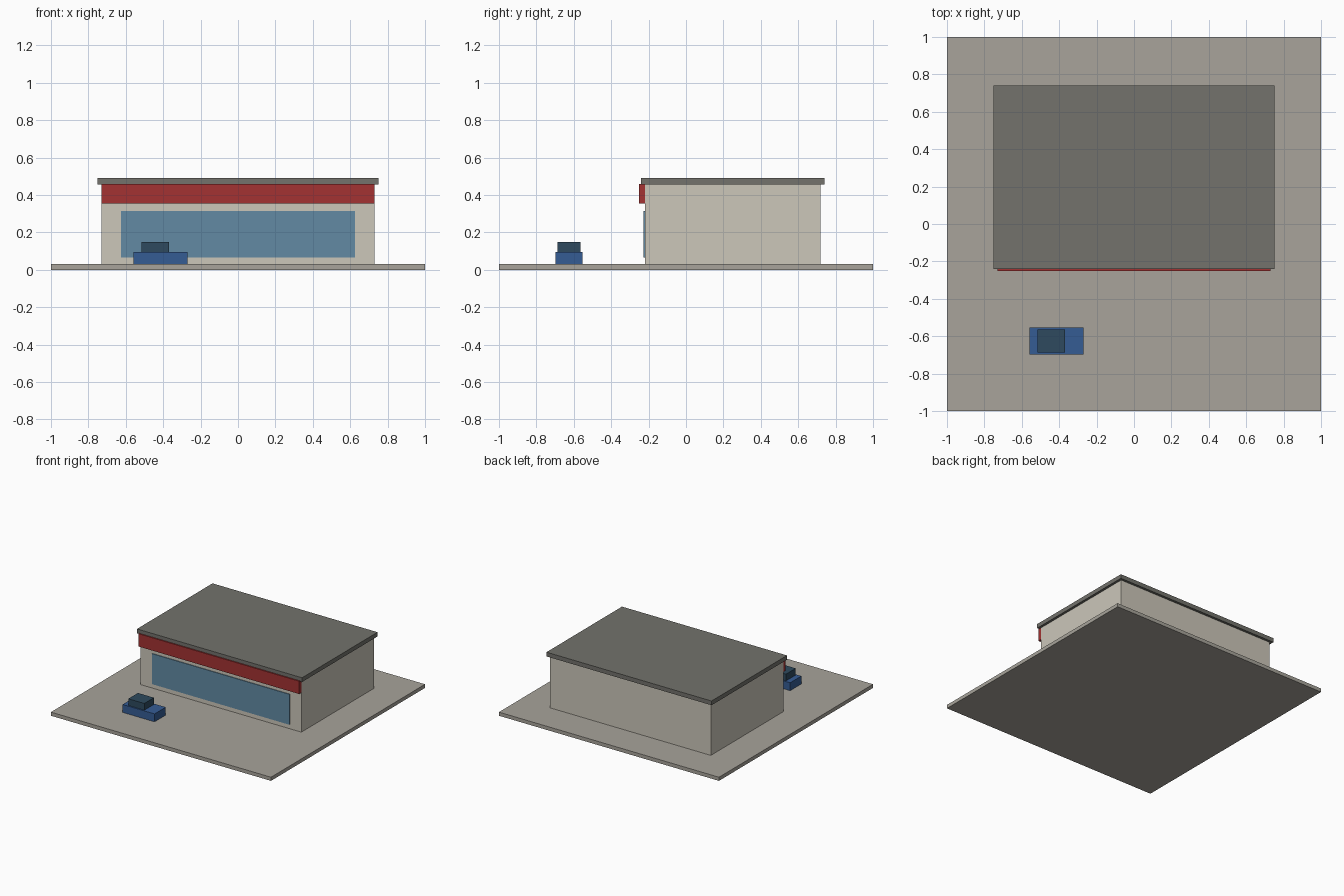
import bpy

if "Cube" in bpy.data.objects:
    bpy.data.objects.remove(bpy.data.objects["Cube"])


def material(name, rgb):
    """Flat colour given as 0-255 sRGB, stored as linear."""
    def lin(c):
        c /= 255
        return c / 12.92 if c <= 0.04045 else ((c + 0.055) / 1.055) ** 2.4
    m = bpy.data.materials.new(name)
    m.diffuse_color = (*[lin(c) for c in rgb], 1)
    m.use_nodes = True
    m.node_tree.nodes["Principled BSDF"].inputs["Base Color"].default_value = m.diffuse_color
    return m


def box(name, x, y, z, mat):
    """Box spanning the given (min, max) ranges."""
    bpy.ops.mesh.primitive_cube_add(size=1)
    o = bpy.context.object
    o.name = name
    spans = (x, y, z)
    o.location = [(a + b) / 2 for a, b in spans]
    o.scale = [b - a for a, b in spans]
    bpy.ops.object.transform_apply(location=True, rotation=False, scale=True)
    o.data.materials.append(mat)
    return o


paving = material("paving grey", (168, 164, 155))
wall = material("wall cream", (204, 199, 186))
roof = material("roof grey", (115, 114, 108))
red = material("sign red", (163, 50, 50))
glass = material("window blue", (98, 138, 164))
paint = material("car blue", (53, 92, 148))
cabin = material("cabin dark blue", (46, 74, 94))

# Ground and building
box("paved_lot", (-1, 1), (-1, 1), (0, 0.03), paving)
box("shop_walls", (-0.73, 0.73), (-0.22, 0.72), (0.03, 0.455), wall)
box("flat_roof", (-0.75, 0.75), (-0.24, 0.74), (0.455, 0.49), roof)

# Shop front
box("fascia_band", (-0.73, 0.73), (-0.25, -0.22), (0.355, 0.46), red)
box("shop_window", (-0.625, 0.625), (-0.226, -0.219), (0.065, 0.315), glass)

# Parked car
box("car_body", (-0.56, -0.27), (-0.698, -0.553), (0.03, 0.095), paint)
box("car_cabin", (-0.515, -0.37), (-0.688, -0.563), (0.095, 0.15), cabin)
